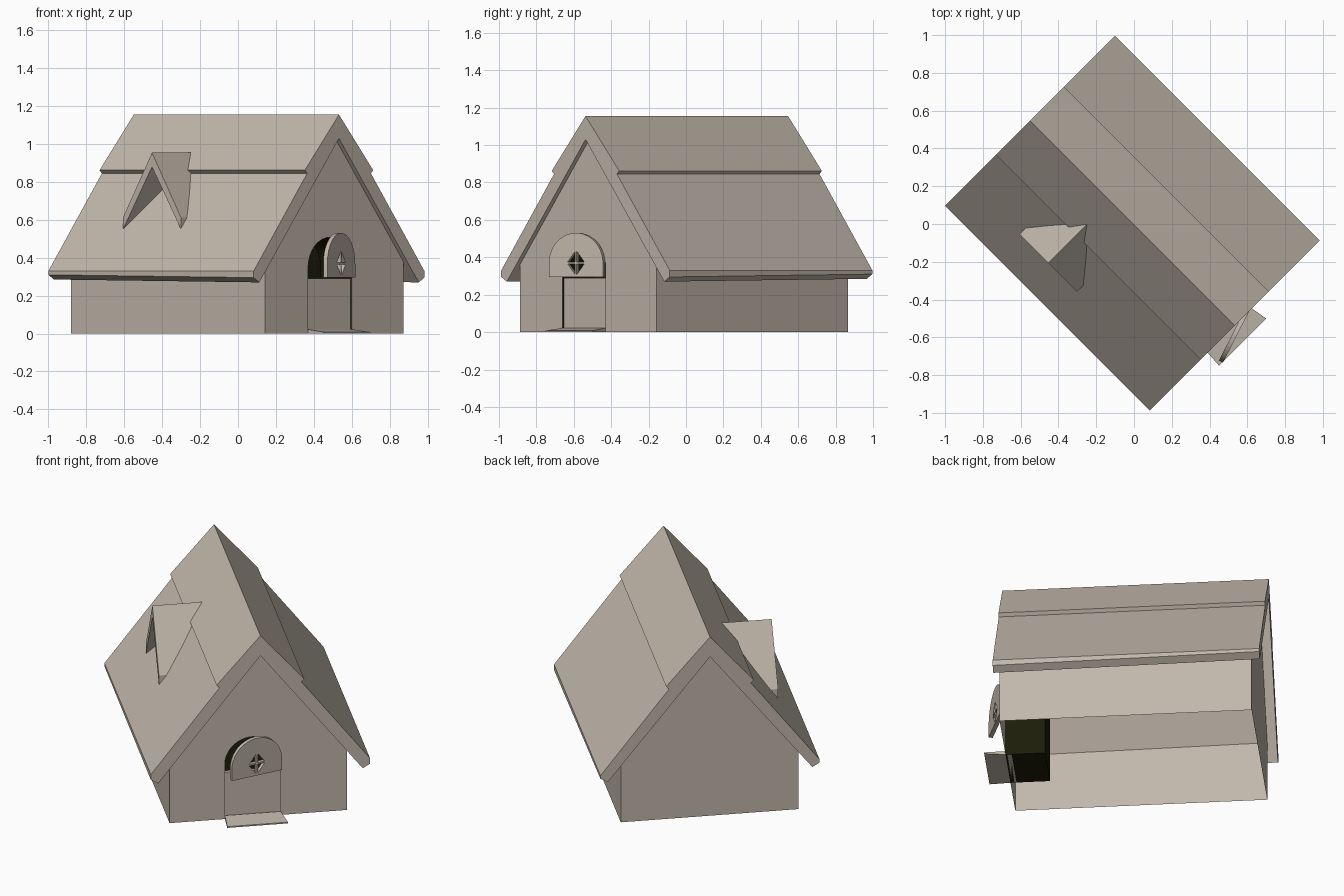
import bpy, bmesh, math
from mathutils import Vector

cube = bpy.data.objects.get("Cube")
if cube:
    bpy.data.objects.remove(cube)


def material(name, rgb):
    m = bpy.data.materials.new(name)
    m.use_nodes = True
    m.diffuse_color = (*rgb, 1)
    m.node_tree.nodes["Principled BSDF"].inputs["Base Color"].default_value = (*rgb, 1)
    return m


STONE = material("warm grey", (0.54, 0.48, 0.41))
DARK = material("dark interior", (0.012, 0.012, 0.003))
S = math.sqrt(0.5)


def place(u, v, z):
    """House axes (u to the door gable, v across) turned 45 degrees."""
    return Vector((S * (u + v), S * (v - u), z))


def build(name, faces, mat=STONE, recalc=True):
    """Object from faces given as lists of house-axis points."""
    bm = bmesh.new()
    for f in faces:
        bm.faces.new([bm.verts.new(place(*p)) for p in f])
    bmesh.ops.remove_doubles(bm, verts=bm.verts, dist=1e-5)
    if recalc:
        bmesh.ops.recalc_face_normals(bm, faces=bm.faces)
    me = bpy.data.meshes.new(name)
    bm.to_mesh(me)
    bm.free()
    me.materials.append(mat)
    ob = bpy.data.objects.new(name, me)
    bpy.context.collection.objects.link(ob)
    return ob


def loft(ring_a, ring_b, cap_a=True, cap_b=True):
    n = len(ring_a)
    faces = [[ring_a[i], ring_a[(i + 1) % n], ring_b[(i + 1) % n], ring_b[i]] for i in range(n)]
    return faces + [ring_a] * cap_a + [ring_b] * cap_b


def mirrored(half):
    """Closed outline from a half profile whose first and last points lie on the axis."""
    return half + [(-a, z) for a, z in half[-2:0:-1]]


# Roof slab with stepped slopes, eaves a little thinner at the back
MID = -0.003
outline = mirrored([(0, 1.155), (0.255, 0.862), (0.238, 0.845), (0.637, 0.33),
                    (0.637, 0.295), (0.595, 0.27), (0, 1.03)])
front = [(0.757, v + MID, z) for v, z in outline]
back = [(-0.775, v + MID, z + (0.015 if z < 0.3 else 0)) for v, z in outline]
build("roof", loft(front, back))

# Walls: open shell, with an arched doorway in the front gable
UF, UB, VL, VR = 0.728, -0.72, -0.526, 0.506
DL, DR = -0.205, 0.12
DC, R = (DL + DR) / 2, (DR - DL) / 2


def arch(base, spring):
    pts = [(DL, base)]
    pts += [(DC - R * math.cos(math.pi * i / 20), spring + R * math.sin(math.pi * i / 20))
            for i in range(21)]
    return pts + [(DR, base)]


top = [(VR, 0.4), (MID, 1.04), (VL, 0.4)]
doorway = arch(0, 0.345)
gable = [(VL, 0)] + doorway + [(VR, 0)] + top
build("walls", [
    [(UF, v, z) for v, z in gable],
    [(UB, v, z) for v, z in [(VR, 0), (VL, 0)] + top[::-1]],
    [(UF, VR, 0), (UB, VR, 0), (UB, VR, 0.4), (UF, VR, 0.4)],
    [(UB, VL, 0), (UF, VL, 0), (UF, VL, 0.4), (UB, VL, 0.4)]])

# Dark alcove behind the doorway
build("door_alcove", loft([(UF, v, z) for v, z in doorway],
                          [(0.5, v, z) for v, z in doorway], cap_a=False), DARK)

# Lower door leaf, slightly recessed
lower = [(DL, 0), (DR, 0), (DR, 0.29), (DL, 0.29)]
build("lower_door", loft([(UF - 0.01, v, z) for v, z in lower],
                         [(UF - 0.035, v, z) for v, z in lower]))


# Upper door leaf: arched, four triangular panes cut through, swung ajar
def upper_door():
    cu = bpy.data.curves.new("upper_door_outline", "CURVE")
    cu.dimensions = "2D"
    cu.fill_mode = "BOTH"
    cu.extrude = 0.012
    w, h, bar = 0.05, 0.062, 0.005
    loops = [arch(0.295, 0.368)]
    for a in (-1, 1):
        for b in (-1, 1):
            loops.append([(DC + a * bar, 0.37 + b * bar), (DC + a * w, 0.37 + b * bar),
                          (DC + a * bar, 0.37 + b * h)])
    for pts in loops:
        sp = cu.splines.new("POLY")
        sp.points.add(len(pts) - 1)
        for p, (v, z) in zip(sp.points, pts):
            p.co = (v - DR, z, 0, 1)
        sp.use_cyclic_u = True
    tmp = bpy.data.objects.new("upper_door_curve", cu)
    bpy.context.collection.objects.link(tmp)
    bpy.context.view_layer.update()
    me = bpy.data.meshes.new_from_object(tmp.evaluated_get(bpy.context.evaluated_depsgraph_get()))
    bpy.data.objects.remove(tmp)
    swing = math.radians(18)
    for vert in me.vertices:
        x, z, d = vert.co
        vert.co = place(UF + 0.012 - x * math.sin(swing) + d * math.cos(swing),
                        DR + x * math.cos(swing) + d * math.sin(swing), z)
    me.materials.clear()
    me.materials.append(STONE)
    me.shade_flat()
    ob = bpy.data.objects.new("upper_door", me)
    bpy.context.collection.objects.link(ob)


upper_door()

# Sloping doorstep
build("doorstep", loft(
    [(UF, DL, 0), (UF, DR, 0), (UF, DR, 0.022), (UF, DL, 0.022)],
    [(0.849, -0.212, 0), (0.849, 0.141, 0), (0.849, 0.141, 0.008), (0.849, -0.212, 0.008)]))

# Dormer: open chevron whose back end follows the main roof slope
chevron = mirrored([(0, 0.955), (0.216, 0.612), (0.216, 0.55), (0, 0.88)])
build("dormer", loft(
    [(u - 0.175, -0.467, z) for u, z in chevron],
    [(u - 0.175, -0.46 + (z - 0.55) * 0.725, z) for u, z in chevron]))
